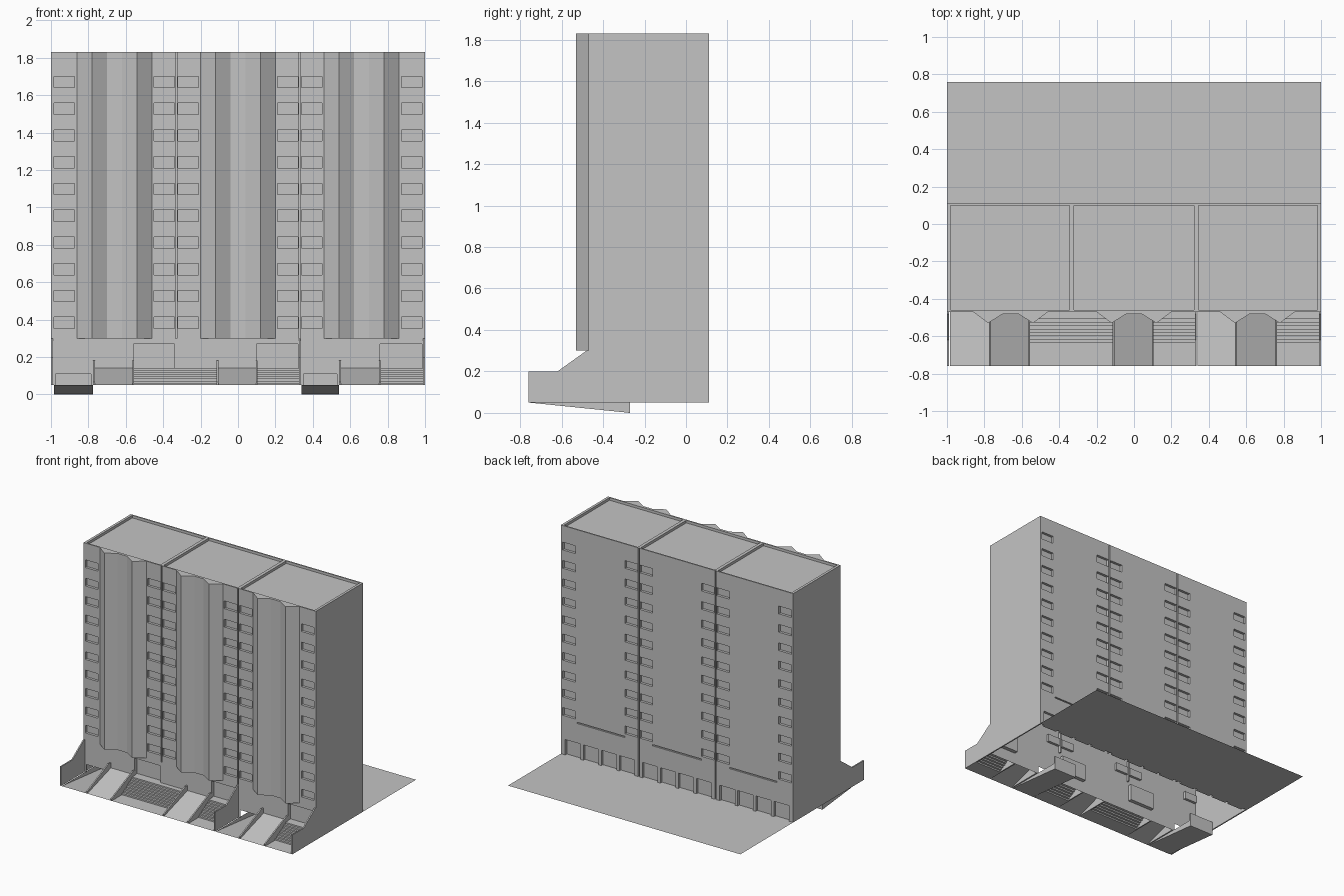
import bpy, bmesh

cube = bpy.data.objects.get("Cube")
if cube:
    bpy.data.objects.remove(cube, do_unlink=True)

concrete = bpy.data.materials.new("concrete_grey")
concrete.use_nodes = True
GREY = (0.55, 0.55, 0.55, 1)
concrete.diffuse_color = GREY
concrete.node_tree.nodes["Principled BSDF"].inputs["Base Color"].default_value = GREY

FRONT, BACK, TOP, BASE = -0.47, 0.11, 1.83, 0.05
EDGE = 0.76          # depth of the forecourt and the rear yard
LANDING = 0.14


def finish(name, bm, recalc=False):
    bmesh.ops.remove_doubles(bm, verts=bm.verts, dist=0.0002)
    if recalc:
        bmesh.ops.recalc_face_normals(bm, faces=bm.faces)
    mesh = bpy.data.meshes.new(name)
    bm.to_mesh(mesh)
    bm.free()
    mesh.materials.append(concrete)
    obj = bpy.data.objects.new(name, mesh)
    bpy.context.collection.objects.link(obj)
    return obj


def face(bm, points):
    return bm.faces.new([bm.verts.new(p) for p in points])


def panel(name, place, u_range, v_range, recesses, holes=()):
    """Flat panel with rectangular recesses (u0, u1, v0, v1, depth) and holes."""
    bm = bmesh.new()
    cuts = list(recesses) + list(holes)
    us = sorted({round(u, 4) for r in cuts for u in r[:2]} | set(u_range))
    vs = sorted({round(v, 4) for r in cuts for v in r[2:4]} | set(v_range))
    for u0, u1 in zip(us, us[1:]):
        for v0, v1 in zip(vs, vs[1:]):
            u, v = (u0 + u1) / 2, (v0 + v1) / 2
            if any(r[0] < u < r[1] and r[2] < v < r[3] for r in cuts):
                continue
            face(bm, [place(a, b, 0) for a, b in ((u0, v0), (u1, v0), (u1, v1), (u0, v1))])
    for u0, u1, v0, v1, depth in recesses:
        ring = [(u0, v0), (u1, v0), (u1, v1), (u0, v1)]
        face(bm, [place(a, b, depth) for a, b in ring])
        for p, q in zip(ring, ring[1:] + ring[:1]):
            face(bm, [place(*p, 0), place(*q, 0), place(*q, depth), place(*p, depth)])
    return finish(name, bm)


def prism(name, outline, place, a, b):
    """Closed solid from an outline extruded between a and b."""
    bm = bmesh.new()
    face(bm, [place(p, a) for p in outline])
    face(bm, [place(p, b) for p in reversed(outline)])
    for p, q in zip(outline, outline[1:] + outline[:1]):
        face(bm, [place(p, a), place(p, b), place(q, b), place(q, a)])
    return finish(name, bm, True)


def strip(name, path, x0, x1):
    """Open sheet following a (y, z) path across a width."""
    bm = bmesh.new()
    for (y0, z0), (y1, z1) in zip(path, path[1:]):
        face(bm, [(x0, y0, z0), (x1, y0, z0), (x1, y1, z1), (x0, y1, z1)])
    return finish(name, bm)


def along_x(p, x):
    return (x, p[0], p[1])


def along_z(p, z):
    return (p[0], p[1], z)


# Window columns and seams shared by both long walls
columns = []
for a, b in ((0.875, 0.985), (0.34, 0.45), (0.21, 0.32)):
    columns += [(a, b), (-b, -a)]
windows = [(a, b, 1.64 - i * 0.143, 1.70 - i * 0.143, 0.02)
           for a, b in columns for i in range(10)]
SEAMS = (-0.33, 0.33)

# Front wall with doorways and garage openings
car_ramps = [(-0.985, -0.775), (0.34, 0.54)]
doors = [(a, b, LANDING, 0.27, 0.03) for a, b in ((-0.56, -0.34), (0.10, 0.32), (0.76, 0.985))]
front_seams = [(s - 0.005, s + 0.005, 0.3, TOP, 0.02) for s in SEAMS]
openings = [(a + 0.01, b - 0.01, BASE, 0.11) for a, b in car_ramps]
panel("front_wall", lambda u, v, d: (u, FRONT + d, v), (-1, 1), (BASE, TOP),
      windows + doors + front_seams, openings)

# Back wall with ground floor doors and thin slots
back_doors = [(s + k * 0.155 - 0.065, s + k * 0.155 + 0.065, BASE, 0.17, 0.02)
              for s in (-0.665, 0, 0.665) for k in (-1.5, -0.5, 0.5, 1.5)]
slots = [(a, b, 0.322, 0.332, 0.01) for a, b in ((-0.86, -0.45), (-0.21, 0.21), (0.45, 0.86))]
back_seams = [(s - 0.005, s + 0.005, BASE, TOP, 0.02) for s in SEAMS]
panel("back_wall", lambda u, v, d: (-u, BACK - d, v), (-1, 1), (BASE, TOP),
      windows + back_doors + slots + back_seams)

# Roof with three sunken decks
decks = [(a, b, FRONT + 0.01, BACK - 0.01, 0.02)
         for a, b in ((-0.98, -0.345), (-0.32, 0.32), (0.345, 0.98))]
panel("roof", lambda u, v, d: (u, v, TOP - d), (-1, 1), (FRONT, BACK), decks)

# Side walls that run on into the forecourt fins
fin = [(FRONT, BASE), (FRONT, 0.3), (-0.48, 0.3), (-0.62, 0.2), (-EDGE, 0.2), (-EDGE, BASE)]
side = [(BACK, BASE), (BACK, TOP), (FRONT, TOP)] + fin[1:]
prism("right_side_wall", side, along_x, -1, -0.99)
prism("left_side_wall", side, along_x, 0.99, 1)
prism("middle_fin", fin, along_x, 0.325, 0.335)

# Scalloped pilasters
for i, c in enumerate((-0.66, 0, 0.66)):
    outline = [(c + dx, y) for dx, y in ((-0.2, FRONT), (-0.12, -0.53), (-0.04, -0.48),
                                        (0.04, -0.48), (0.12, -0.53), (0.2, FRONT))]
    prism(f"scalloped_pilaster_{i + 1}", outline, along_z, 0.3, TOP)

# Entrance ramps rising to the landing, with low kerbs on both sides
kerb = [(-EDGE, BASE), (-EDGE, 0.065), (-0.52, 0.17), (-0.5, 0.18), (FRONT, 0.18), (FRONT, BASE)]
for i, (a, b) in enumerate(((-0.77, -0.56), (-0.11, 0.10), (0.545, 0.76))):
    strip(f"entrance_ramp_{i + 1}", [(-EDGE, BASE), (FRONT, LANDING)], a, b)
    for x in (a, b):
        prism("ramp_kerb", kerb, along_x, x - 0.005, x + 0.005)

# Stairs: flat forecourt, steps, landing
STEPS = 8
rise, run = (LANDING - BASE) / STEPS, 0.018
path = [(-EDGE, BASE)]
for k in range(STEPS):
    y = -0.635 + k * run
    path += [(y, BASE + k * rise), (y, BASE + (k + 1) * rise)]
path.append((FRONT, LANDING))
for i, (a, b) in enumerate(((-0.56, -0.11), (0.10, 0.325), (0.76, 0.99))):
    strip(f"entrance_stairs_{i + 1}", path, a, b)

# Car ramps going down below the building, with cheeks and an end door
for i, (a, b) in enumerate(car_ramps):
    strip(f"car_ramp_{i + 1}", [(-EDGE, BASE), (-0.27, 0)], a, b)
    bm = bmesh.new()
    for x in (a, b):
        face(bm, [(x, -EDGE, BASE), (x, -0.27, 0), (x, -0.27, BASE)])
    finish(f"car_ramp_cheeks_{i + 1}", bm)
    prism(f"garage_door_{i + 1}", [(a, -0.28), (b, -0.28), (b, -0.27), (a, -0.27)],
          along_z, 0, 0.11)

# Rear yard
strip("rear_yard", [(BACK, BASE), (EDGE, BASE)], -1, 1)
